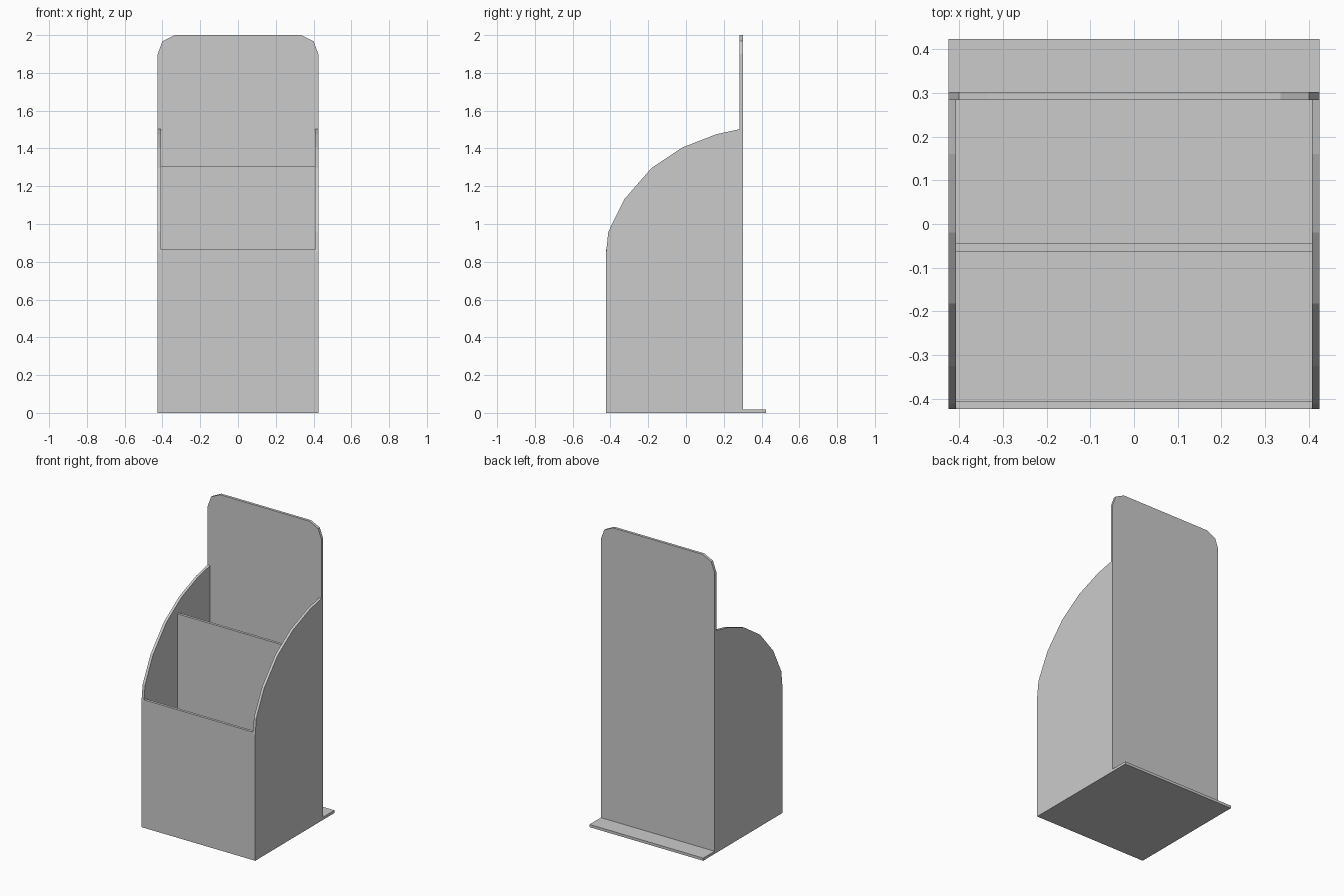
import bpy, bmesh
from mathutils import Vector

if "Cube" in bpy.data.objects:
    bpy.data.objects.remove(bpy.data.objects["Cube"])

W, D, T = 0.425, 0.423, 0.018   # half width, half depth, board thickness


def board(name, outline, extrude):
    """Flat outline of 3D points pushed along a vector into a solid board."""
    bm = bmesh.new()
    face = bm.faces.new([bm.verts.new(p) for p in outline])
    ext = bmesh.ops.extrude_face_region(bm, geom=[face])
    moved = [g for g in ext["geom"] if isinstance(g, bmesh.types.BMVert)]
    bmesh.ops.translate(bm, verts=moved, vec=Vector(extrude))
    if len([f for f in bm.faces]) == len(outline) + 1:
        bm.faces.new([bm.verts[i] for i in range(len(outline))])
    bmesh.ops.recalc_face_normals(bm, faces=bm.faces)
    mesh = bpy.data.meshes.new(name)
    bm.to_mesh(mesh)
    bm.free()
    obj = bpy.data.objects.new(name, mesh)
    bpy.context.collection.objects.link(obj)
    return obj


def upright(name, half_w, y, top):
    """Rectangular board standing on the base, facing the front."""
    pts = [(-half_w, y, T), (half_w, y, T), (half_w, y, top), (-half_w, y, top)]
    return board(name, pts, (0, T, 0))


# base plate, sticking out behind the back panel
board("base", [(-W, -D, 0), (W, -D, 0), (W, D, 0), (-W, D, 0)], (0, 0, T))

# tall back panel with clipped round top corners
right = [(W, T), (W, 1.90), (0.40, 1.968), (0.335, 2.0)]
outline = right + [(-x, z) for x, z in reversed(right)]
board("back_panel", [(x, 0.284, z) for x, z in outline], (0, T, 0))

# curved side panels
side = [(-D, T), (0.284, T), (0.284, 1.502), (0.16, 1.475), (-0.02, 1.405),
        (-0.182, 1.297), (-0.325, 1.133), (-0.411, 0.96), (-D, 0.85)]
for label, s in (("left", -1), ("right", 1)):
    board(label + "_side", [(s * W, y, z) for y, z in side], (-s * T, 0, 0))

# front pocket wall and middle divider between the sides
upright("front_panel", W - T, -D, 0.865)
upright("divider", W - T, -0.063, 1.308)
